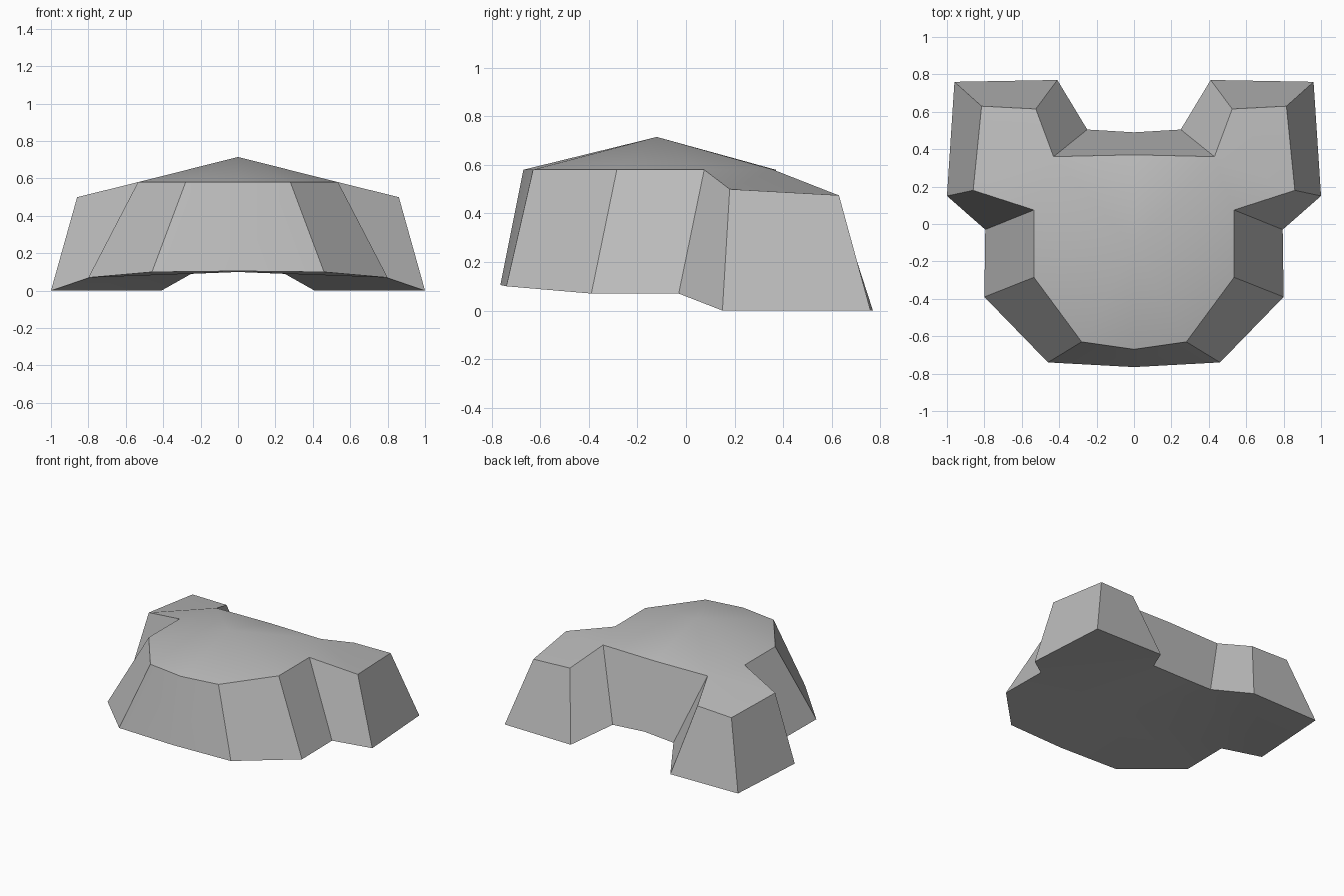
import bpy, bmesh, math

if "Cube" in bpy.data.objects:
    bpy.data.objects.remove(bpy.data.objects["Cube"], do_unlink=True)

# Stone grey material
grey = bpy.data.materials.new("stone_grey")
grey.use_nodes = True
colour = (0.5, 0.5, 0.5, 1)
grey.diffuse_color = colour
grey.node_tree.nodes["Principled BSDF"].inputs["Base Color"].default_value = colour

# Left half of the outline, front centre round to back centre
lower_rim = [(0, -.765, .105), (.46, -.74, .1), (.8, -.39, .07), (.795, -.03, .07),
             (1, .15, 0), (.96, .76, 0), (.41, .77, 0), (.25, .505, .09), (0, .49, .1)]
upper_rim = [(0, -.67, .58), (.28, -.63, .58), (.535, -.285, .58), (.535, .075, .58),
             (.86, .18, .5), (.815, .63, .475), (.525, .615, .48), (.43, .36, .58), (0, .37, .58)]

bm = bmesh.new()
low = [bm.verts.new(p) for p in lower_rim]
top = [bm.verts.new(p) for p in upper_rim]

# Sloping walls
for i in range(len(low) - 1):
    bm.faces.new((low[i], low[i + 1], top[i + 1], top[i]))


def cap(rim, centre):
    """Close a rim with a fan over the body and a panel over the rear lobe."""
    hub = bm.verts.new(centre)
    body = rim[:4] + rim[7:]
    for a, b in zip(body, body[1:]):
        bm.faces.new((hub, a, b))
    bm.faces.new((rim[3], rim[4], rim[7]))
    bm.faces.new(rim[4:8])


cap(top, (0, -.12, .715))
cap(low, (0, -.12, .1))
bmesh.ops.recalc_face_normals(bm, faces=bm.faces)

# Mirror the half across the centre line
bmesh.ops.mirror(bm, geom=bm.verts[:] + bm.edges[:] + bm.faces[:],
                 axis='X', merge_dist=0.001)
bmesh.ops.remove_doubles(bm, verts=bm.verts, dist=0.001)
bmesh.ops.recalc_face_normals(bm, faces=bm.faces)

mesh = bpy.data.meshes.new("rock_shell")
bm.to_mesh(mesh)
bm.free()
mesh.materials.append(grey)
shell = bpy.data.objects.new("rock_shell", mesh)
bpy.context.collection.objects.link(shell)

# Soft top, crisp rim
bpy.ops.object.select_all(action='DESELECT')
shell.select_set(True)
bpy.context.view_layer.objects.active = shell
bpy.ops.object.shade_smooth_by_angle(angle=math.radians(30))
